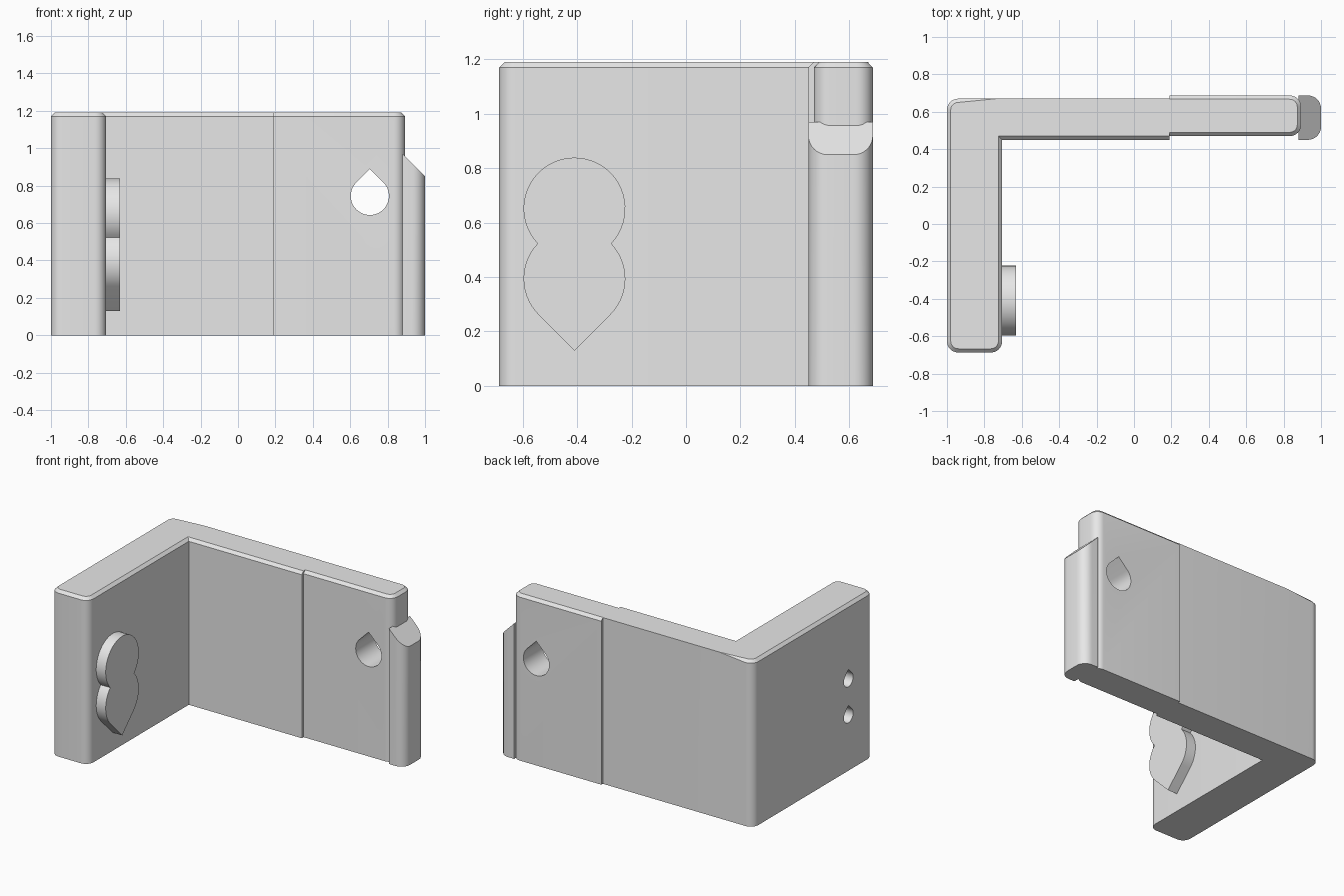
import bpy
import bmesh
from math import asin, cos, sin, pi, radians, sqrt
from mathutils import Vector

cube = bpy.data.objects.get("Cube")
if cube:
    bpy.data.objects.remove(cube, do_unlink=True)

HEIGHT = 1.19
CHAMFER = 0.02
ROUND = 0.06

grey = bpy.data.materials.new("light grey plastic")
grey.use_nodes = True
grey.diffuse_color = (0.8, 0.8, 0.8, 1)
grey.node_tree.nodes["Principled BSDF"].inputs["Base Color"].default_value = (0.8, 0.8, 0.8, 1)


def arc(cu, cv, r, start, end, steps):
    """Points along a circle arc, angles in radians."""
    return [(cu + r * cos(start + (end - start) * i / steps),
             cv + r * sin(start + (end - start) * i / steps)) for i in range(steps + 1)]


def rounded(corners, steps=8):
    """Outline from (x, y, radius) right-angled corners."""
    points = []
    for i, (x, y, r) in enumerate(corners):
        here = Vector((x, y))
        if r == 0:
            points.append((x, y))
            continue
        back = (Vector(corners[i - 1][:2]) - here).normalized() * r
        ahead = (Vector(corners[(i + 1) % len(corners)][:2]) - here).normalized() * r
        centre = here + back + ahead
        for k in range(steps + 1):
            a = pi / 2 * k / steps
            points.append(tuple(centre - ahead * cos(a) - back * sin(a)))
    return points


def teardrop(cu, cv, r):
    """Circle with a pointed top, printable without support."""
    return arc(cu, cv, r, radians(45), radians(-225), 36) + [(cu, cv + r * sqrt(2))]


def prism(name, outline, low, high, axis="z", keep_sharp=None, top=None):
    """Extrude an outline; optionally chamfer the top rim or slope the top."""
    place = {"x": lambda u, v, w: (w, u, v),
             "y": lambda u, v, w: (u, w, v),
             "z": lambda u, v, w: (u, v, w)}[axis]
    bm = bmesh.new()
    base = bm.faces.new([bm.verts.new(place(u, v, low)) for u, v in outline])
    made = bmesh.ops.extrude_face_region(bm, geom=[base], use_keep_orig=True)
    cap = [g for g in made["geom"] if isinstance(g, bmesh.types.BMVert)]
    shift = Vector(place(0, 0, high - low))
    for v in cap:
        v.co += shift
        if top:
            v.co.z = top(v.co.x)
    bmesh.ops.recalc_face_normals(bm, faces=bm.faces)
    if keep_sharp:
        rim = [e for e in bm.edges
               if all(v.co.z > high - 0.001 for v in e.verts)
               and not all(keep_sharp(v.co) for v in e.verts)
               and not (all(v.co.x > 0.189 and v.co.x < 0.191 for v in e.verts))]
        bmesh.ops.bevel(bm, geom=rim, offset=CHAMFER, segments=1,
                        affect="EDGES", clamp_overlap=False)
    mesh = bpy.data.meshes.new(name)
    bm.to_mesh(mesh)
    bm.free()
    mesh.materials.append(grey)
    obj = bpy.data.objects.new(name, mesh)
    bpy.context.collection.objects.link(obj)
    return obj


def select(obj):
    bpy.ops.object.select_all(action="DESELECT")
    obj.select_set(True)
    bpy.context.view_layer.objects.active = obj


def drill(obj, cutter):
    """Cut a hole and discard the cutter."""
    mod = obj.modifiers.new("hole", "BOOLEAN")
    mod.operation = "DIFFERENCE"
    mod.solver = "EXACT"
    mod.object = cutter
    select(obj)
    bpy.ops.object.modifier_apply(modifier=mod.name)
    bpy.data.objects.remove(cutter, do_unlink=True)


# L-shaped bracket: side arm and the first half of the back plate
bracket = prism("corner_bracket", rounded([
    (-1, -0.687, ROUND), (-0.705, -0.687, ROUND), (-0.705, 0.45, 0),
    (0.19, 0.45, 0), (0.19, 0.67, 0), (-1, 0.67, ROUND)]),
    0, HEIGHT, keep_sharp=lambda co: co.y > 0.6699)

# Second half of the back plate, set slightly further back
plate = prism("offset_plate", rounded([
    (0.19, 0.47, 0), (0.893, 0.47, ROUND), (0.893, 0.687, ROUND), (0.19, 0.687, 0)]),
    0, HEIGHT, keep_sharp=lambda co: co.x < 0.191)

# End lip with a sloping top
lip = prism("end_lip", rounded([
    (0.88, 0.45, 0), (1, 0.45, 0.07), (1, 0.687, 0.07), (0.88, 0.687, 0)]),
    0, 0.97, top=lambda x: 0.97 - (x - 0.88))

# Raised pad: a circle merged with a downward teardrop
PAD_Y, PAD_R, UPPER, LOWER = -0.41, 0.187, 0.652, 0.394
waist = asin((UPPER - LOWER) / 2 / PAD_R)
outline = arc(PAD_Y, UPPER, PAD_R, -waist, pi + waist, 40)
outline += arc(PAD_Y, LOWER, PAD_R, pi - waist, radians(225), 14)[1:]
outline.append((PAD_Y, LOWER - PAD_R * sqrt(2)))
outline += arc(PAD_Y, LOWER, PAD_R, radians(-45), waist, 14)[:-1]
pad = prism("raised_pad", outline, -0.705, -0.63, axis="x")

# Teardrop holes: one through the plate, two in the outer side of the arm
drill(plate, prism("plate_hole", teardrop(0.705, 0.745, 0.102), 0.3, 0.9, axis="y"))
for z in (UPPER, LOWER):
    drill(bracket, prism("arm_hole", teardrop(PAD_Y, z, 0.052), -1.1, -0.72, axis="x"))

for obj in (bracket, plate, lip, pad):
    select(obj)
    bpy.ops.object.shade_smooth_by_angle(angle=radians(30))
